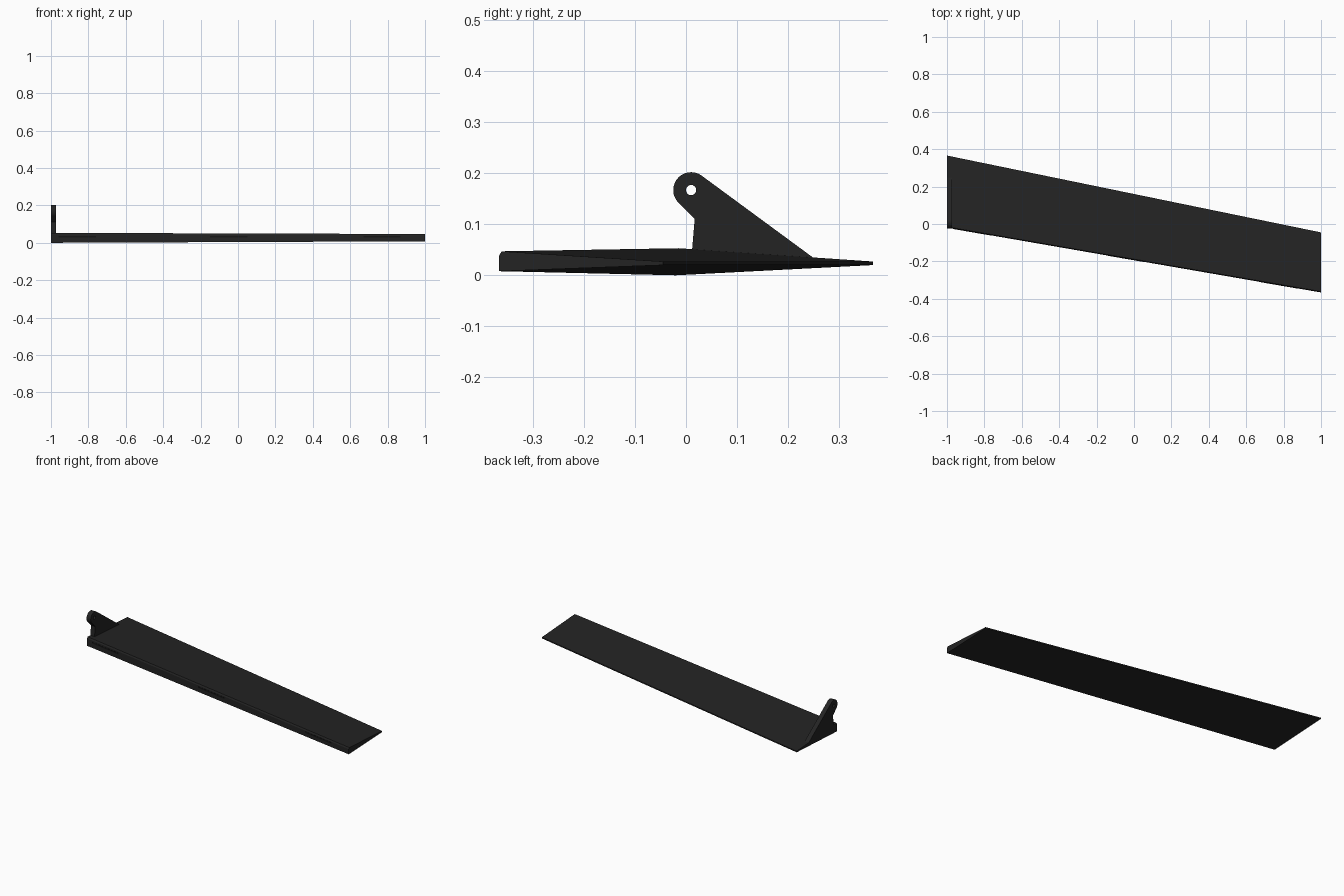
import bpy, bmesh, math

if "Cube" in bpy.data.objects:
    bpy.data.objects.remove(bpy.data.objects["Cube"])


def material(name, value):
    m = bpy.data.materials.new(name)
    m.diffuse_color = (value, value, value, 1)
    m.use_nodes = True
    m.node_tree.nodes["Principled BSDF"].inputs["Base Color"].default_value = m.diffuse_color
    return m


BLACK = material("charcoal", 0.017)
DARK = material("near black", 0.008)


def finish(name, bm, mat):
    bmesh.ops.recalc_face_normals(bm, faces=bm.faces)
    me = bpy.data.meshes.new(name)
    bm.to_mesh(me)
    bm.free()
    me.materials.append(mat)
    ob = bpy.data.objects.new(name, me)
    bpy.context.collection.objects.link(ob)
    return ob


def loft(name, sections, mat):
    """Skin closed point loops and cap both ends."""
    bm = bmesh.new()
    rings = [[bm.verts.new(p) for p in s] for s in sections]
    for a, b in zip(rings, rings[1:]):
        n = len(a)
        for i in range(n):
            bm.faces.new((a[i], a[(i + 1) % n], b[(i + 1) % n], b[i]))
    bm.faces.new(rings[0])
    bm.faces.new(rings[-1])
    return finish(name, bm, mat)


def flap_section(x, front, back, low, high):
    """Tapered wedge with a slightly set back upper nose edge."""
    return [(x, front, low), (x, front, high - 0.008), (x, front + 0.005, high),
            (x, back, 0.027), (x, back, 0.02)]


# Swept, tapered flap panel
loft("flap_panel", [flap_section(-1, -0.02, 0.366, 0.0, 0.053),
                    flap_section(1, -0.366, -0.045, 0.008, 0.047)], BLACK)


# Thin dark hinge plates along the leading edge
def nose_y(x):
    return -0.193 - 0.173 * x


for i, (x0, x1) in enumerate([(-0.96, -0.76), (-0.15, 0.05), (0.67, 0.87)]):
    plate = [[(x, nose_y(x) + dy, z) for dy, z in
              ((-0.001, 0.027), (-0.001, 0.036), (0.004, 0.036), (0.004, 0.027))]
             for x in (x0, x1)]
    loft(f"hinge_plate_{i + 1}", plate, DARK)

# Control horn with a round eye, drawn as a filled profile
cy, cz = 0.01, 0.167


def arc(radius, start, end, count):
    return [(cy + radius * math.cos(math.radians(start + (end - start) * k / count)),
             cz + radius * math.sin(math.radians(start + (end - start) * k / count)))
            for k in range(count + 1)]


outline = arc(0.035, 53.7, 228, 20) + [(0.017, 0.11), (0.01, 0.027),
                                       (0.25, 0.024), (0.25, 0.034)]
eye = arc(0.01, 0, 360, 20)[:-1]

cu = bpy.data.curves.new("control_horn", 'CURVE')
cu.dimensions = '2D'
cu.fill_mode = 'BOTH'
cu.extrude = 0.014
for pts in (outline, eye):
    sp = cu.splines.new('POLY')
    sp.points.add(len(pts) - 1)
    for p, (u, v) in zip(sp.points, pts):
        p.co = (u, v, 0, 1)
    sp.use_cyclic_u = True
cu.materials.append(BLACK)
horn = bpy.data.objects.new("control_horn", cu)
horn.rotation_euler = (math.pi / 2, 0, math.pi / 2)
horn.location.x = -0.986
bpy.context.collection.objects.link(horn)
bpy.context.view_layer.objects.active = horn
horn.select_set(True)
bpy.ops.object.convert(target='MESH')
bpy.ops.object.shade_smooth_by_angle()
